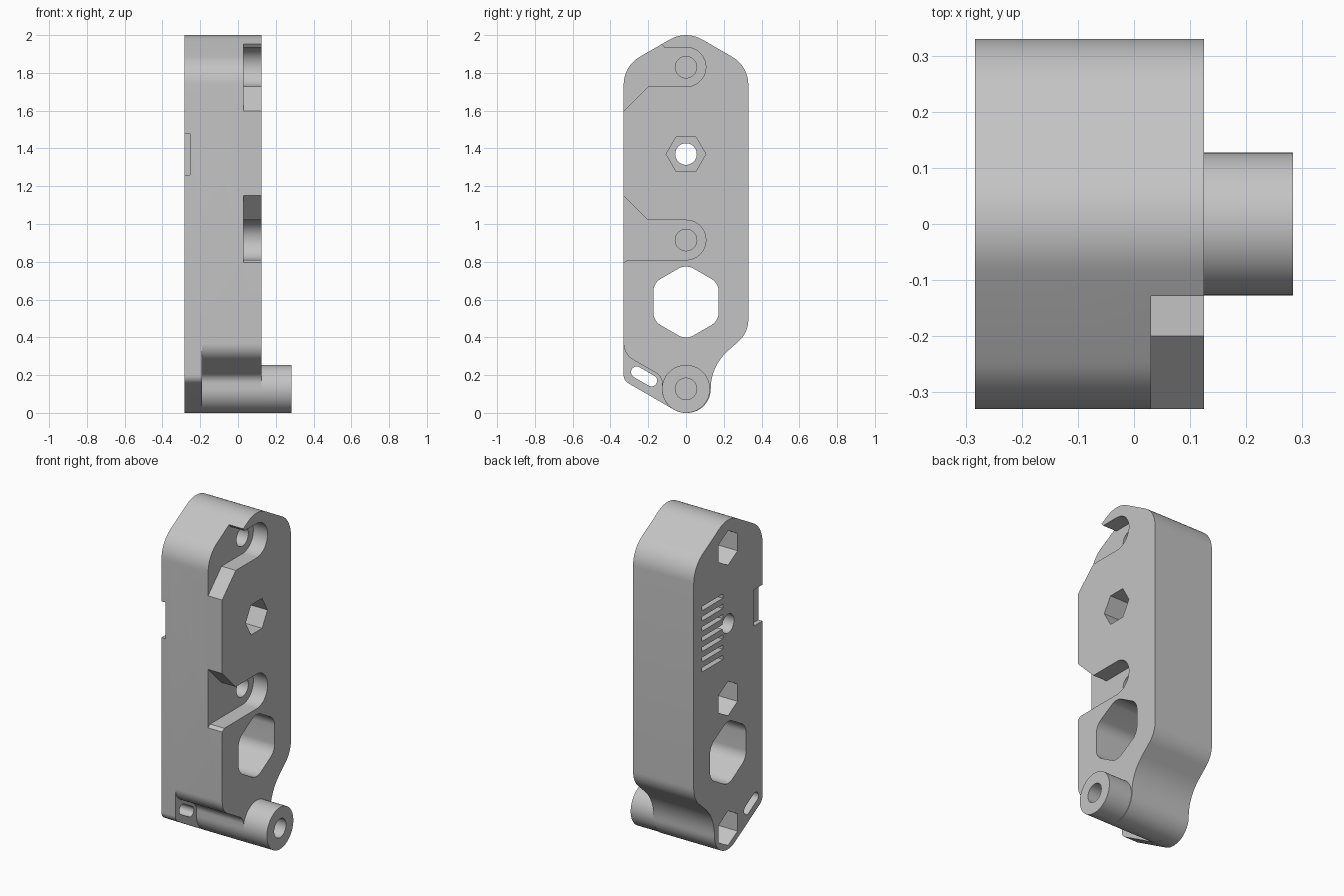
import bpy, bmesh, math
from mathutils import Vector

if "Cube" in bpy.data.objects:
    bpy.data.objects.remove(bpy.data.objects["Cube"])

grey = bpy.data.materials.new("light_grey")
grey.use_nodes = True
grey.diffuse_color = (0.55, 0.55, 0.55, 1)
grey.node_tree.nodes["Principled BSDF"].inputs["Base Color"].default_value = grey.diffuse_color

BACK, STEP, FACE, END = -0.283, -0.19, 0.125, 0.283


def rounded(corners):
    """Outline in (y, z); each corner is (y, z) or (y, z, radius)."""
    out = []
    for i, c in enumerate(corners):
        p = Vector(c[:2])
        if len(c) < 3:
            out.append(p)
            continue
        a = (Vector(corners[i - 1][:2]) - p).normalized()
        b = (Vector(corners[(i + 1) % len(corners)][:2]) - p).normalized()
        half = a.angle(b) / 2
        centre = p + (a + b).normalized() * c[2] / math.sin(half)
        start = p + a * c[2] / math.tan(half) - centre
        end = p + b * c[2] / math.tan(half) - centre
        sweep = math.atan2(start.x * end.y - start.y * end.x, start.dot(end))
        n = max(3, round(abs(sweep) / math.radians(6)))
        for k in range(n + 1):
            t = sweep * k / n
            out.append(centre + Vector((start.x * math.cos(t) - start.y * math.sin(t),
                                        start.x * math.sin(t) + start.y * math.cos(t))))
    return out


def ring(y, z, r, n=48, turn=0.0):
    return [Vector((y + r * math.cos(turn + math.tau * k / n),
                    z + r * math.sin(turn + math.tau * k / n))) for k in range(n)]


def prism(name, outline, x0, x1):
    bm = bmesh.new()
    face = bm.faces.new([bm.verts.new((x0, p.x, p.y)) for p in outline])
    ext = bmesh.ops.extrude_face_region(bm, geom=[face])
    moved = [g for g in ext["geom"] if isinstance(g, bmesh.types.BMVert)]
    bmesh.ops.translate(bm, verts=moved, vec=(x1 - x0, 0, 0))
    bmesh.ops.remove_doubles(bm, verts=bm.verts, dist=1e-5)
    bmesh.ops.recalc_face_normals(bm, faces=bm.faces)
    mesh = bpy.data.meshes.new(name)
    bm.to_mesh(mesh)
    bm.free()
    mesh.materials.append(grey)
    obj = bpy.data.objects.new(name, mesh)
    bpy.context.collection.objects.link(obj)
    return obj


def combine(target, other, operation):
    other.hide_render = True
    mod = target.modifiers.new(operation.lower(), "BOOLEAN")
    mod.operation, mod.solver, mod.object = operation, "EXACT", other
    bpy.context.view_layer.objects.active = target
    bpy.ops.object.modifier_apply(modifier=mod.name)
    bpy.data.objects.remove(other)


# Shared outline: sloped roof, straight sides and a rounded foot
shell = [(-0.33, 1.836, 0.17), (0, 2.026, 0.17), (0.33, 1.836, 0.17),
         (0.33, 0.425, 0.15), (0.135, 0.25, 0.26), (0.127, 0, 0.126)]
tab_side = [(-0.034, 0, 0.12), (-0.33, 0.171, 0.05)]
relieved_side = [(-0.127, 0, 0.126), (-0.127, 0.193, 0.06), (-0.33, 0.31, 0.1)]

# Body: thin plate with the tab, thick relieved block, and the hinge boss
body = prism("bracket_body", rounded(shell + tab_side), BACK, STEP)
combine(body, prism("front_block", rounded(shell + relieved_side), STEP, FACE), "UNION")
combine(body, prism("hinge_boss", ring(0, 0.127, 0.127, 60), FACE, END), "UNION")

cuts = []

# Screw channels opening to the front edge
r = 0.104
upper = [(0.105, 1.935, r), (0.105, 1.727, r), (-0.2, 1.727), (-0.5, 1.427),
         (-0.5, 1.98), (-0.15, 1.98), (-0.115, 1.935)]
lower = [(0.105, 0.81, r), (0.105, 1.02, r), (-0.2, 1.02), (-0.5, 1.32),
         (-0.5, 0.77), (-0.35, 0.78), (-0.31, 0.81)]
for outline in (upper, lower):
    cuts.append(prism("channel", rounded(outline), 0.03, 0.4))

# Blind screw holes with nut pockets behind a thin web
for z in (1.83, 0.915, 0.127):
    cuts.append(prism("screw_hole", ring(0, z, 0.057), -0.09, 0.4))
    cuts.append(prism("nut_pocket", ring(0, z, 0.105, 6, math.pi / 2), -0.4, -0.105))

# Through hole with its nut pocket on the opposite face
cuts.append(prism("through_hole", ring(0, 1.37, 0.057), -0.4, 0.4))
cuts.append(prism("middle_pocket", ring(0, 1.37, 0.105, 6), -0.07, 0.4))

# Large rounded hexagonal window
window = [(p.x, p.y, 0.08) for p in ring(0, 0.587, 0.2, 6, math.pi / 2)]
cuts.append(prism("window", rounded(window), -0.4, 0.4))

# Slanted tie slot through the tab
along = Vector((0.866, -0.5))
across = Vector((0.5, 0.866))
mid = Vector((-0.222, 0.193))
slot = [mid + along * a * 0.075 + across * b * 0.03
        for a, b in ((-1, -1), (1, -1), (1, 1), (-1, 1))]
cuts.append(prism("tie_slot", rounded([(p.x, p.y, 0.0298) for p in slot]), -0.4, 0.4))

# Edge notch and row of shallow grooves on the back plate
cuts.append(prism("edge_notch", rounded([(-0.5, 1.26), (-0.25, 1.26), (-0.25, 1.48),
                                         (-0.5, 1.48)]), -0.4, -0.255))
for k in range(-3, 4):
    z = 1.37 + k * 0.062
    cuts.append(prism("groove", rounded([(0.05, z - 0.013), (0.25, z - 0.013),
                                         (0.25, z + 0.013), (0.05, z + 0.013)]), -0.4, -0.25))

for cutter in cuts:
    combine(body, cutter, "DIFFERENCE")

# Smooth shading with crisp edges
for obj in bpy.context.selected_objects:
    obj.select_set(False)
body.select_set(True)
bpy.context.view_layer.objects.active = body
bpy.ops.object.shade_smooth_by_angle(angle=math.radians(25))
